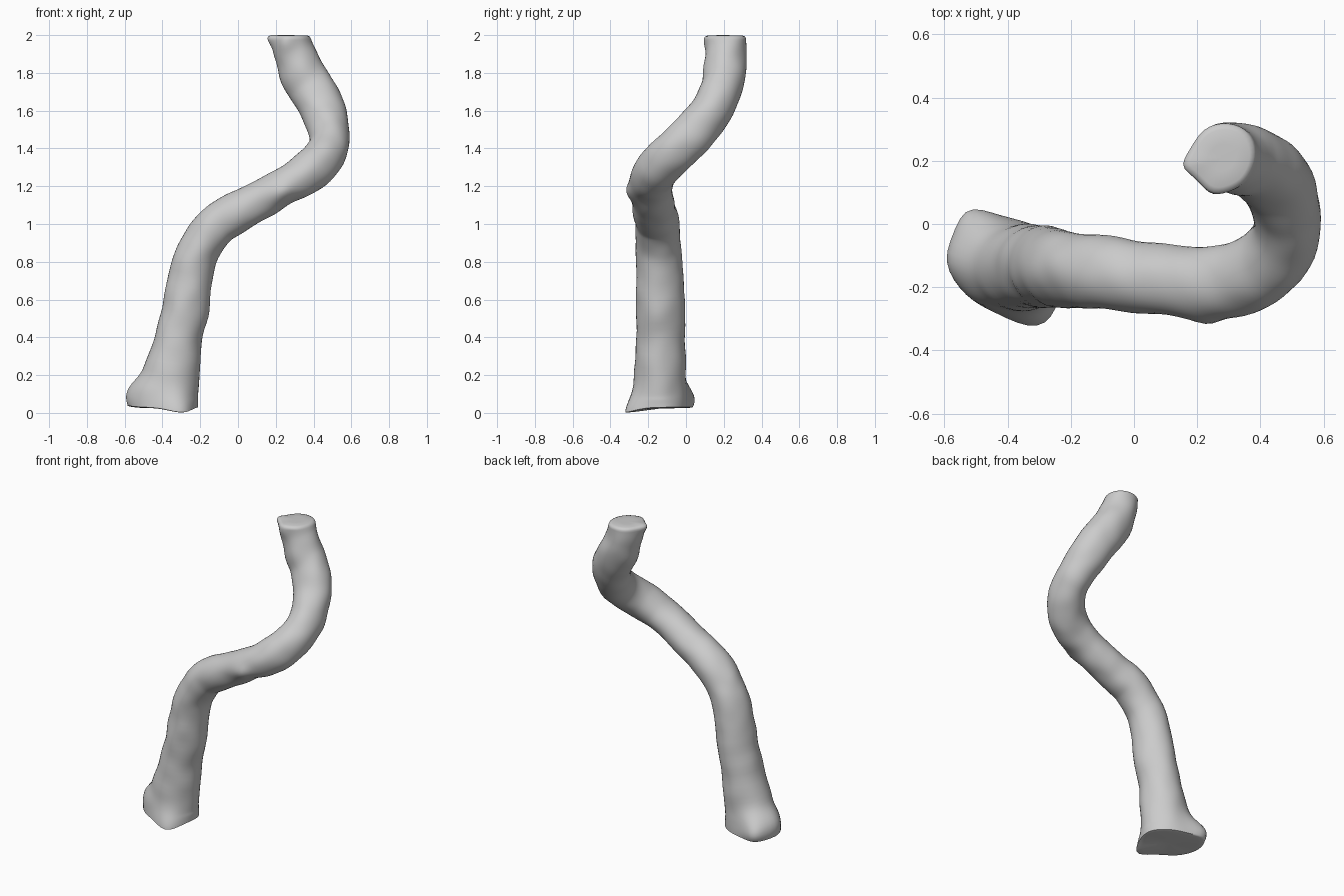
import bpy, bmesh, math
from mathutils import Vector, noise

if "Cube" in bpy.data.objects:
    bpy.data.objects.remove(bpy.data.objects["Cube"])

SIDES, STEPS = 40, 6
UP = Vector((0, 0, 1))

# Trunk sections from root to cut: x, y, z, radius across, radius front-back
SECTIONS = [
    (-0.380, -0.140, 0.03, 0.170, 0.145),
    (-0.377, -0.138, 0.10, 0.168, 0.142),
    (-0.355, -0.138, 0.20, 0.150, 0.138),
    (-0.315, -0.135, 0.40, 0.125, 0.130),
    (-0.272, -0.137, 0.60, 0.120, 0.128),
    (-0.232, -0.142, 0.80, 0.113, 0.122),
    (-0.180, -0.147, 0.91, 0.109, 0.119),
    (-0.105, -0.152, 1.003, 0.108, 0.117),
    (0.000, -0.168, 1.063, 0.110, 0.113),
    (0.120, -0.178, 1.130, 0.102, 0.112),
    (0.240, -0.185, 1.197, 0.098, 0.114),
    (0.345, -0.172, 1.258, 0.108, 0.117),
    (0.434, -0.115, 1.330, 0.110, 0.117),
    (0.482, -0.030, 1.415, 0.107, 0.115),
    (0.482, 0.055, 1.500, 0.107, 0.114),
    (0.450, 0.132, 1.600, 0.118, 0.112),
    (0.392, 0.185, 1.710, 0.124, 0.109),
    (0.338, 0.203, 1.800, 0.120, 0.111),
    (0.300, 0.211, 1.900, 0.110, 0.109),
    (0.283, 0.212, 1.982, 0.104, 0.108),
]

# Root flares, knot and splinter: centre, push, reach
LUMPS = [
    ((-0.51, -0.03, 0.07), (-0.03, 0.075, 0.0), 0.12),
    ((-0.31, -0.29, 0.02), (0.02, -0.045, -0.028), 0.11),
    ((-0.55, -0.12, 0.08), (-0.035, 0.0, 0.01), 0.12),
    ((0.24, -0.29, 1.17), (0.0, -0.022, 0.0), 0.07),
    ((0.18, 0.19, 1.98), (-0.026, -0.005, 0.003), 0.05),
    ((0.24, 0.10, 1.96), (0.0, -0.014, 0.0), 0.06),
    ((-0.17, -0.14, 0.50), (0.013, 0.0, 0.0), 0.08),
]


def catmull(a, b, c, d, t):
    return 0.5 * (2 * b + (c - a) * t + (2 * a - 5 * b + 4 * c - d) * t * t
                  + (3 * b - a - 3 * c + d) * t ** 3)


def make_ring(bm, centre, tangent, ru, rv):
    v_axis = (Vector((0, 1, 0)) - tangent * tangent.y).normalized()
    u_axis = v_axis.cross(tangent)
    ring = []
    for k in range(SIDES):
        a = math.tau * k / SIDES
        p = centre + u_axis * (ru * math.cos(a)) + v_axis * (rv * math.sin(a))
        p += (p - centre).normalized() * 0.007 * noise.noise(p * 9)  # uneven bark
        for spot, push, reach in LUMPS:
            d = (p - Vector(spot)).length / reach
            p += Vector(push) * math.exp(-d * d * 1.5)
        ring.append(bm.verts.new(p))
    return ring


def bridge(bm, a, b):
    for k in range(SIDES):
        n = (k + 1) % SIDES
        bm.faces.new((a[k], a[n], b[n], b[k]))


def close_end(bm, ring, lift):
    """Rounded rim closing to a centre point."""
    mid = sum((v.co for v in ring), Vector()) / SIDES
    outer = ring
    for scale, rise in ((0.95, 0.6), (0.82, 0.95), (0.4, 1.0)):
        inner = [bm.verts.new(mid.lerp(v.co, scale) + UP * lift * rise) for v in ring]
        bridge(bm, outer, inner)
        outer = inner
    tip = bm.verts.new(mid + UP * lift)
    for k in range(SIDES):
        bm.faces.new((outer[k], outer[(k + 1) % SIDES], tip))


# Smooth the section table into closely spaced rings
rows = [SECTIONS[0]] + SECTIONS + [SECTIONS[-1]]
path = [tuple(catmull(*(rows[i + k][j] for k in range(4)), s / STEPS) for j in range(5))
        for i in range(len(SECTIONS) - 1) for s in range(STEPS)] + [SECTIONS[-1]]
centres = [Vector(p[:3]) for p in path]
last = len(path) - 1

# Trunk walls, with the two cut ends levelled
bm = bmesh.new()
rings = []
for i, p in enumerate(path):
    t = (centres[min(i + 1, last)] - centres[max(i - 1, 0)]).normalized()
    level = max(0, 1 - min(i, last - i) / 5)
    rings.append(make_ring(bm, centres[i], t.lerp(UP, level).normalized(), p[3], p[4]))
for a, b in zip(rings, rings[1:]):
    bridge(bm, a, b)
close_end(bm, rings[0], -0.004)
close_end(bm, rings[-1], 0.017)
bmesh.ops.recalc_face_normals(bm, faces=bm.faces)

mesh = bpy.data.meshes.new("trunk")
bm.to_mesh(mesh)
bm.free()
trunk = bpy.data.objects.new("trunk", mesh)
bpy.context.collection.objects.link(trunk)

grey = bpy.data.materials.new("light grey")
grey.diffuse_color = (0.6, 0.6, 0.6, 1)
grey.use_nodes = True
grey.node_tree.nodes["Principled BSDF"].inputs["Base Color"].default_value = grey.diffuse_color
mesh.materials.append(grey)

bpy.context.view_layer.objects.active = trunk
trunk.select_set(True)
bpy.ops.object.shade_smooth_by_angle(angle=math.radians(60))
